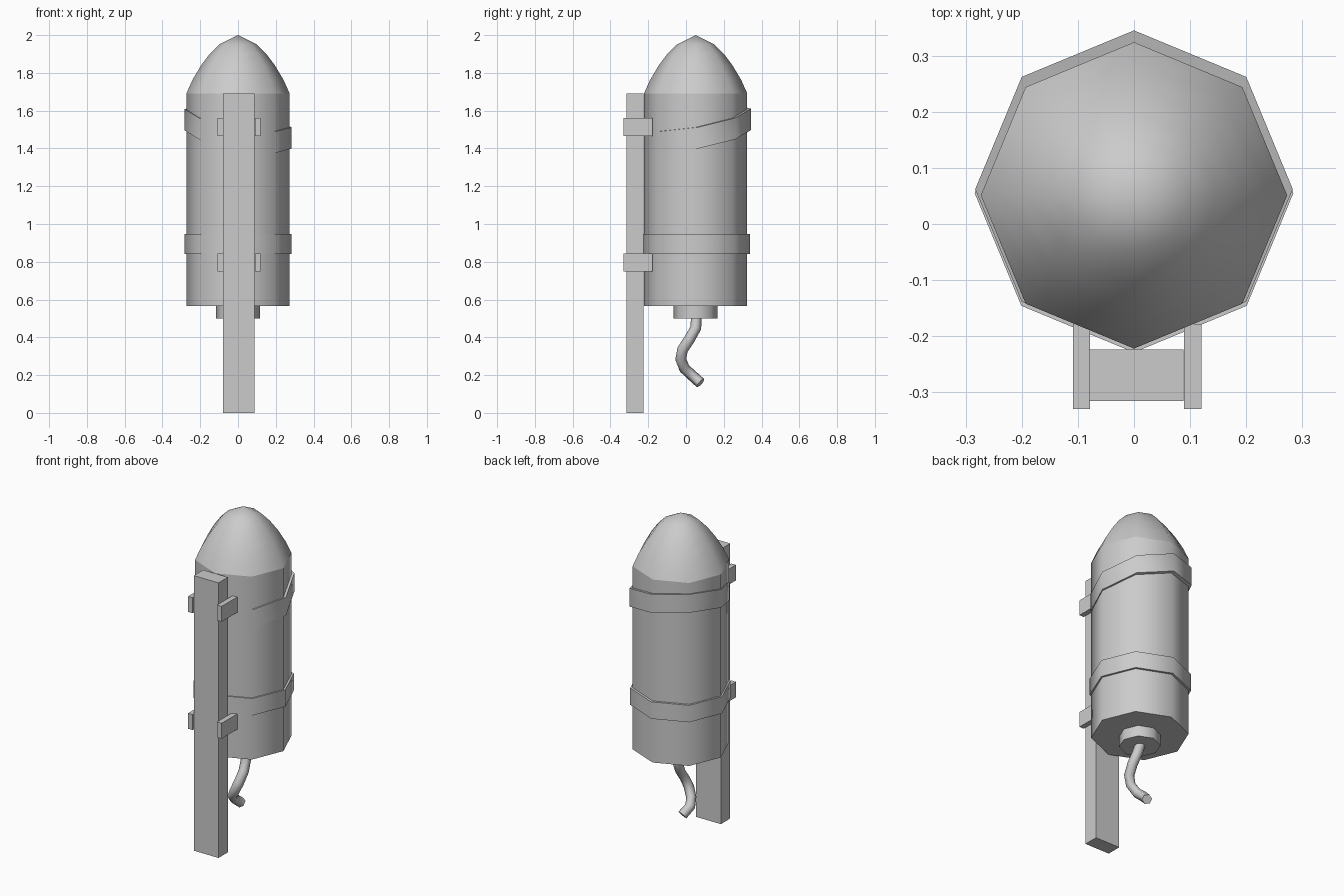
import bpy, bmesh, math
from mathutils import Vector

if "Cube" in bpy.data.objects:
    bpy.data.objects.remove(bpy.data.objects["Cube"])

grey = bpy.data.materials.new("plain grey")
grey.diffuse_color = (0.6, 0.6, 0.6, 1)
grey.use_nodes = True
grey.node_tree.nodes["Principled BSDF"].inputs["Base Color"].default_value = grey.diffuse_color
CY = 0.051  # centre line of the rocket


def finish(name, bm, limit=70):
    """Smooth shade, keep steep edges sharp, link the object."""
    bmesh.ops.recalc_face_normals(bm, faces=bm.faces)
    for f in bm.faces:
        f.smooth = True
    for e in bm.edges:
        e.smooth = len(e.link_faces) == 2 and e.calc_face_angle(0) < math.radians(limit)
    me = bpy.data.meshes.new(name)
    bm.to_mesh(me)
    bm.free()
    me.materials.append(grey)
    ob = bpy.data.objects.new(name, me)
    bpy.context.collection.objects.link(ob)
    return ob


def box(name, lo, hi):
    bm = bmesh.new()
    bmesh.ops.create_cube(bm, size=1)
    for v in bm.verts:
        v.co = [(a + b) / 2 + c * (b - a) for a, b, c in zip(lo, hi, v.co)]
    return finish(name, bm)


def loft(name, rings, tip=None):
    """Skin a list of point rings, cap the start, and cap or point the end."""
    bm = bmesh.new()
    rows = [[bm.verts.new(p) for p in r] for r in rings]
    n = len(rows[0])
    for a, b in zip(rows, rows[1:]):
        for i in range(n):
            j = (i + 1) % n
            bm.faces.new((a[i], a[j], b[j], b[i]))
    bm.faces.new(rows[0][::-1])
    if tip:
        t = bm.verts.new(tip)
        for i in range(n):
            bm.faces.new((rows[-1][i], rows[-1][(i + 1) % n], t))
    else:
        bm.faces.new(rows[-1])
    return finish(name, bm)


def octagon(r, z, cy=CY, slope=(0, 0)):
    pts = []
    for i in range(8):
        a = math.radians(45 * i)
        x, y = r * math.cos(a), r * math.sin(a)
        pts.append((x, cy + y, z + slope[0] * x + slope[1] * y))
    return pts


# Rocket tube, nose cone and nozzle
loft("rocket_tube", [octagon(0.273, 0.567), octagon(0.273, 1.692)])
nose = [(0.273, 1.692), (0.24, 1.765), (0.195, 1.84), (0.15, 1.9), (0.1, 1.95)]
loft("nose_cone", [octagon(r, z) for r, z in nose], (0, CY, 2.0))
loft("nozzle", [octagon(0.116, 0.5), octagon(0.116, 0.567)])

# Level lower band and slanted upper band
loft("lower_band", [octagon(0.284, z, 0.055) for z in (0.842, 0.946)])
loft("upper_band", [octagon(0.283, z, 0.062, (-0.17, 0.18)) for z in (1.447, 1.56)])

# Guide stick with two pairs of clips
box("guide_stick", (-0.08, -0.315, 0), (0.088, -0.224, 1.692))
for level, z in (("lower", 0.748), ("upper", 1.467)):
    for side, x in (("left", -0.109), ("right", 0.089)):
        box(f"{level}_{side}_clip", (x, -0.33, z), (x + 0.031, -0.178, z + 0.095))

# Curled fuse: a six-sided tube swept along a short path
path = [Vector(p) for p in (
    (0, 0.055, 0.51), (0.018, 0.052, 0.45), (0.026, 0.018, 0.39),
    (0.02, -0.018, 0.335), (0, -0.028, 0.285), (-0.03, -0.008, 0.235),
    (-0.05, 0.03, 0.2), (-0.03, 0.077, 0.158))]
rings = []
for i, p in enumerate(path):
    t = (path[min(i + 1, len(path) - 1)] - path[max(i - 1, 0)]).normalized()
    u = t.cross(Vector((1, 0, 0))).normalized()
    w = t.cross(u)
    rings.append([p + 0.029 * (math.cos(k * math.pi / 3) * u + math.sin(k * math.pi / 3) * w)
                  for k in range(6)])
loft("fuse", rings)
